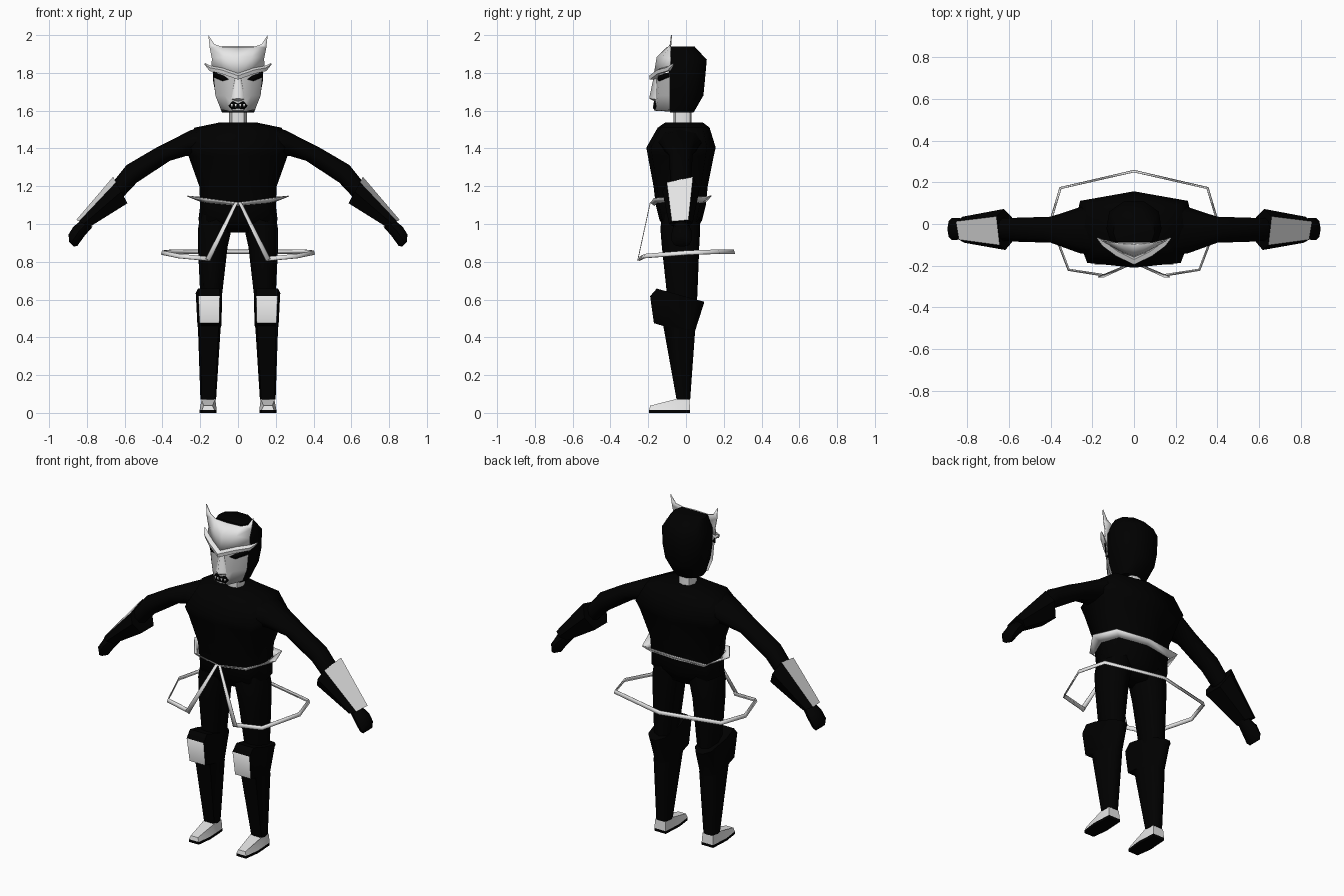
import bpy, bmesh, math
from mathutils import Vector

if "Cube" in bpy.data.objects:
    bpy.data.objects.remove(bpy.data.objects["Cube"])


def material(name, value):
    m = bpy.data.materials.new(name)
    m.diffuse_color = (value, value, value, 1)
    m.use_nodes = True
    m.node_tree.nodes["Principled BSDF"].inputs["Base Color"].default_value = m.diffuse_color
    return m


BLACK = material("black cloth", 0.0)
WHITE = material("white armour", 0.8)
GREY = material("pale grey skin", 0.55)


def build(name, verts, faces, mats, rule=None, mirror=False, thick=0, angle=50):
    """Make an object; rule(face) gives the material index."""
    bm = bmesh.new()
    vs = [bm.verts.new(v) for v in verts]
    for f in faces:
        bm.faces.new([vs[i] for i in f])
    bmesh.ops.recalc_face_normals(bm, faces=bm.faces)
    bm.normal_update()
    if rule:
        for f in bm.faces:
            f.material_index = rule(f)
    me = bpy.data.meshes.new(name)
    bm.to_mesh(me)
    bm.free()
    me.shade_smooth()
    me.set_sharp_from_angle(angle=math.radians(angle))
    for m in mats:
        me.materials.append(m)
    ob = bpy.data.objects.new(name, me)
    bpy.context.collection.objects.link(ob)
    if mirror:
        mod = ob.modifiers.new("mirror", 'MIRROR')
        mod.use_mirror_merge = True
        mod.merge_threshold = 0.0005
    if thick:
        ob.modifiers.new("thickness", 'SOLIDIFY').thickness = thick
    return ob


def loft(name, rings, mats, **kw):
    """Closed skin over a row of cross-sections."""
    n = len(rings[0])
    verts = [p for r in rings for p in r]
    faces = [(k * n + i, k * n + (i + 1) % n, (k + 1) * n + (i + 1) % n, (k + 1) * n + i)
             for k in range(len(rings) - 1) for i in range(n)]
    faces += [tuple(range(n)), tuple(range(len(verts) - n, len(verts)))]
    return build(name, verts, faces, mats, **kw)


def strip(name, a, b, mats, **kw):
    """Ribbon between two edge paths."""
    n = len(a)
    return build(name, a + b, [(i, i + 1, n + i + 1, n + i) for i in range(n - 1)], mats, **kw)


def ring(x0, x1, y0, y1, z0, z1, prof):
    """Level or front-to-back slanted cross-section."""
    return [((x0 + x1) / 2 + px * (x1 - x0) / 2, (y0 + y1) / 2 + py * (y1 - y0) / 2,
             z0 + (z1 - z0) * (py + 1) / 2) for px, py in prof]


def limb_ring(top, bottom, y0, y1, n=8):
    """Cross-section of an arm between its upper and lower outline."""
    t, b = Vector((top[0], 0, top[1])), Vector((bottom[0], 0, bottom[1]))
    out = []
    for i in range(n):
        a = 2 * math.pi * i / n
        p = (t + b) / 2 + (t - b) / 2 * math.cos(a)
        out.append((p.x, (y0 + y1) / 2 + (y1 - y0) / 2 * math.sin(a), p.z))
    return out


BODY = [(0, 1), (.9, .75), (1, 0), (.78, -.87), (0, -1), (-.78, -.87), (-1, 0), (-.9, .75)]
LEG = [(.7, -.8), (1, 0), (.7, .8), (0, 1), (-.7, .8), (-1, 0), (-.7, -.8), (0, -1)]
SHIN = [(.82, -1), (1, -.3), (.8, .7), (.3, 1), (-.3, 1), (-.8, .7), (-1, -.3), (-.82, -1)]
HOOD = [(.85, -1), (1, -.3), (.9, .5), (.35, 1), (-.35, 1), (-.9, .5), (-1, -.3), (-.85, -1)]

# torso
loft("torso", [ring(-rx, rx, y0, y1, z, z, BODY) for z, rx, y0, y1 in [
    (.955, .12, -.09, .05), (1.02, .21, -.14, .085), (1.1, .2, -.16, .105),
    (1.2, .205, -.172, .115), (1.36, .262, -.202, .147), (1.405, .288, -.21, .157),
    (1.51, .23, -.15, .125), (1.537, .1, -.11, .09)]], [BLACK], angle=70)

# neck
loft("neck", [ring(-.047, .047, -.065, .03, z, z, LEG) for z in (1.51, 1.63)], [WHITE])

# arms and hands
loft("arm", [limb_ring(*s) for s in [
    ((.16, 1.515), (.2, 1.36), -.15, .1), ((.25, 1.497), (.275, 1.36), -.14, .08),
    ((.44, 1.4), (.36, 1.335), -.09, .035), ((.59, 1.312), (.535, 1.22), -.085, .03),
    ((.68, 1.2), (.62, 1.13), -.08, .03)]], [BLACK], mirror=True, angle=70)
loft("hand", [limb_ring(*s) for s in [
    ((.83, 1.02), (.77, .985), -.06, .01), ((.872, .985), (.81, .94), -.075, .03),
    ((.897, .945), (.85, .885), -.078, .03), ((.894, .905), (.868, .88), -.065, .02)]],
    [BLACK], mirror=True)


# flared forearm guards with a white upper plate
def guard_ring(top, bot, y0, y1):
    pts = [(.08, .82), (.27, .12), (.6, 0), (1, .2), (1, .8), (.5, 1)]
    return [(top[0] + (bot[0] - top[0]) * t, y0 + (y1 - y0) * s,
             top[1] + (bot[1] - top[1]) * t) for t, s in pts]


def guard_rule(f):
    return 1 if f.normal.x > .3 and f.normal.z > .3 and abs(f.normal.y) < .6 else 0


loft("forearm_guard", [guard_ring((.668, 1.262), (.585, 1.11), -.125, .072),
                       guard_ring((.862, 1.025), (.785, .985), -.09, .035)],
     [BLACK, WHITE], rule=guard_rule, mirror=True, angle=30)

# thighs
loft("thigh", [ring(x0, x1, y0, y1, z, z, LEG) for x0, x1, y0, y1, z in [
    (.02, .2, -.13, .07, 1.05), (.035, .212, -.135, .075, .97),
    (.055, .212, -.128, .07, .88), (.085, .2, -.1, .06, .62), (.1, .19, -.08, .05, .55)]],
    [BLACK], mirror=True, angle=70)


# shin guards with a white knee plate
def knee_rule(f):
    c = f.calc_center_median()
    return 1 if f.normal.y < -.8 and .5 < c.z < .6 else 0


loft("shin_guard", [ring(*s, SHIN) for s in [
    (.086, .224, -.155, .097, .658, .588), (.084, .222, -.19, .095, .618, .58),
    (.088, .215, -.17, .05, .475, .44), (.092, .212, -.12, .048, .46, .43),
    (.116, .199, -.05, .022, .07, .07)]], [BLACK, WHITE], rule=knee_rule, mirror=True)

# shoes: white upper above a black sole
outline = [(.125, -.195), (.19, -.195), (.203, -.1), (.196, .022), (.12, .022), (.113, -.1)]
foot = [[(x, y, z) for x, y in outline] for z in (0, .016)]
upper = [(.135, -.19, .038), (.182, -.19, .038), (.192, -.05, .074),
         (.192, .018, .07), (.123, .018, .07), (.12, -.05, .074)]
loft("sole", foot, [BLACK], mirror=True)
loft("shoe_upper", [foot[1], upper], [WHITE], mirror=True)

# black hood
loft("hood", [ring(-rx, rx, y0, y1, z, z, HOOD) for z, rx, y0, y1 in [
    (1.59, .085, -.085, .04), (1.68, .118, -.09, .092), (1.76, .132, -.09, .1),
    (1.87, .132, -.09, .11), (1.94, .1, -.085, .045)]], [BLACK], angle=60)

# face, right half mirrored
face = [(0, -.08, 1.595), (.05, -.08, 1.595), (.085, -.08, 1.6),
        (0, -.17, 1.6), (.05, -.158, 1.6), (.09, -.085, 1.605),
        (0, -.165, 1.68), (.07, -.148, 1.68), (.12, -.085, 1.68),
        (0, -.155, 1.8), (.078, -.138, 1.8), (.132, -.085, 1.8)]
grid = [(r * 3 + c, r * 3 + c + 1, r * 3 + c + 4, r * 3 + c + 3) for r in range(3) for c in range(2)]
build("face", face, grid, [GREY], mirror=True, angle=70)

# nose
build("nose", [(0, -.172, 1.775), (.016, -.155, 1.77), (0, -.195, 1.665),
               (.035, -.16, 1.66), (0, -.16, 1.645)],
      [(0, 1, 3, 2), (2, 3, 4)], [WHITE], mirror=True)

# narrow eyes, mouth and teeth as thin plates
build("eye", [(.05, -.152, 1.765), (.082, -.143, 1.757), (.132, -.091, 1.778), (.134, -.091, 1.803),
              (.08, -.146, 1.785)], [(0, 1, 4), (1, 2, 3, 4)], [BLACK], mirror=True, thick=.006)
build("mouth", [(0, -.173, 1.638), (.03, -.168, 1.65), (.05, -.163, 1.625),
                (.035, -.166, 1.606), (0, -.174, 1.612)],
      [(0, 1, 2, 3, 4)], [BLACK], mirror=True, thick=.006)
for i, x in enumerate((.012, .032)):
    y = -.178 + x * .18
    build("tooth_%d" % (i + 1), [(x - .006, y, 1.634), (x + .006, y + .001, 1.634), (x, y, 1.616)],
          [(0, 1, 2)], [WHITE], mirror=True, thick=.003)

# forehead plate with horns
build("horned_forehead", [
    (0, -.172, 1.785), (.075, -.135, 1.81), (.142, -.085, 1.83), (0, -.155, 1.885),
    (.075, -.125, 1.885), (.138, -.085, 1.875), (0, -.1, 1.938), (.084, -.095, 1.938),
    (.15, -.085, 1.935), (.157, -.08, 2.0), (.125, -.085, 1.952)],
    [(0, 1, 4, 3), (1, 2, 5, 4), (3, 4, 7, 6), (4, 5, 8, 7), (7, 8, 10), (10, 8, 9)],
    [WHITE], mirror=True, thick=.006, angle=70)

# angular brow with pointed tips
loft("brow", [
    [(0, -.165, 1.8), (0, -.195, 1.785), (0, -.192, 1.764), (0, -.15, 1.765)],
    [(.08, -.125, 1.828), (.085, -.155, 1.815), (.085, -.152, 1.795), (.08, -.12, 1.798)],
    [(.145, -.08, 1.838), (.152, -.105, 1.828), (.15, -.1, 1.81), (.14, -.08, 1.812)],
    [(.174, -.065, 1.852), (.178, -.07, 1.85), (.176, -.07, 1.842), (.172, -.065, 1.842)]],
    [WHITE], mirror=True)

# waist belt flaring outwards at its upper edge
low = [(0, -.165, 1.1), (.16, -.15, 1.115), (.205, -.03, 1.125), (.18, .085, 1.115), (0, .107, 1.122)]
high = [(0, -.185, 1.115), (.17, -.172, 1.137), (.268, -.03, 1.15), (.215, .11, 1.145), (0, .132, 1.152)]
strip("belt", low, high, [WHITE], mirror=True, thick=.005)

# hanging skirt frame: hoop and front straps
path = [(.15, -.252, .805), (.318, -.225, .82), (.408, .01, .838), (.358, .177, .843), (0, .26, .842)]
outer = [(x * .985, y * .975, z + .022) for x, y, z in path]
strip("skirt_hoop", path, outer, [WHITE], mirror=True, thick=.006)
strip("skirt_strap", [(0, -.187, 1.115), (.147, -.254, .805)],
      [(.018, -.187, 1.115), (.172, -.252, .815)], [WHITE], mirror=True, thick=.004)
